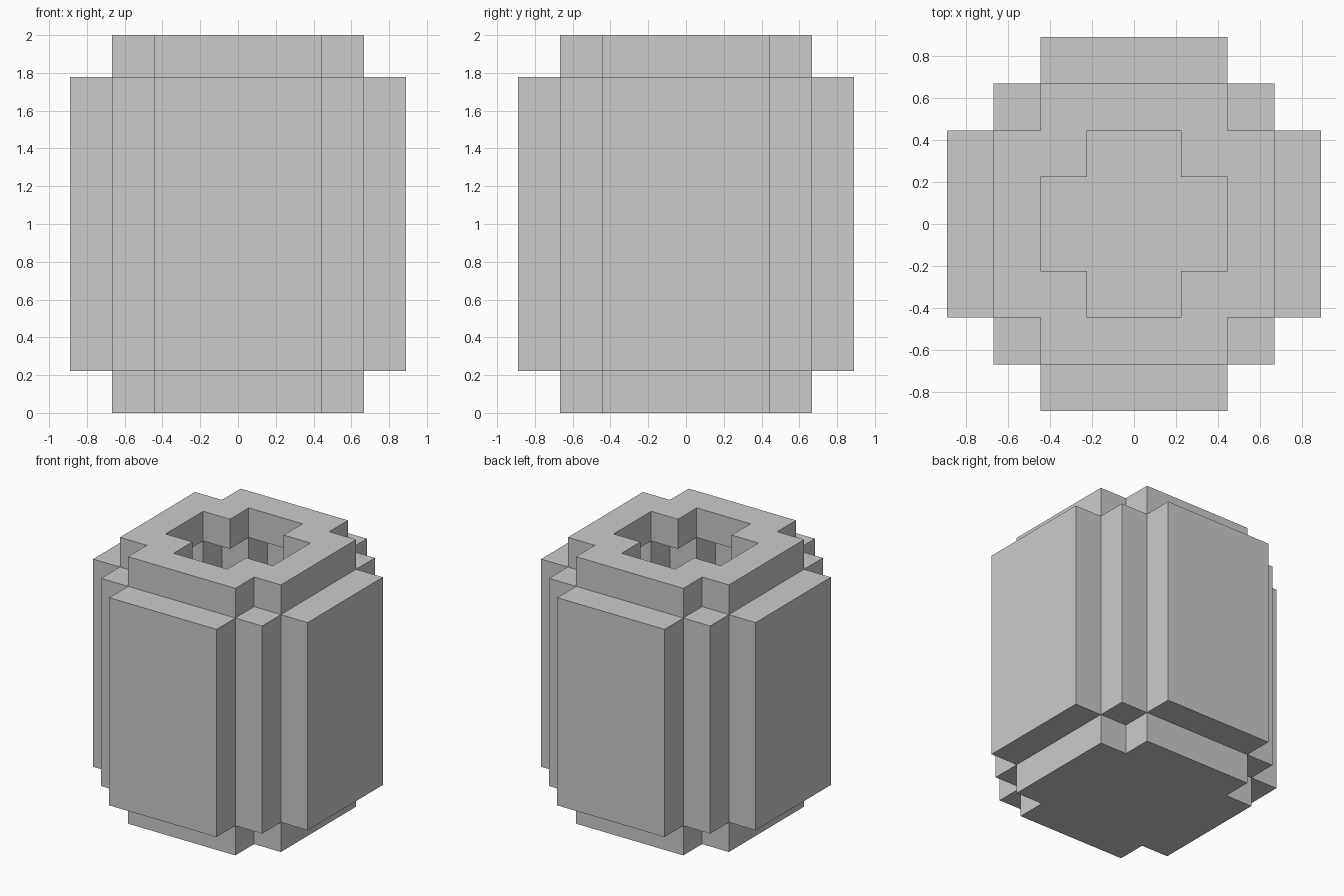
import bpy, bmesh
from itertools import product
from mathutils import Vector

if "Cube" in bpy.data.objects:
    bpy.data.objects.remove(bpy.data.objects["Cube"])

U = 2 / 9  # one block; the pot is 8 x 8 x 9 blocks

# Stepped outlines: each is a union of centred rectangles (half sizes in blocks)
BODY = [(4, 2), (3, 3), (2, 4)]
ENDS = [(3, 2), (2, 3)]
CAVITY = [(3, 1), (2, 2), (1, 3)]
MOUTH = [(2, 1), (1, 2)]


def inside(outline, x, y):
    return any(abs(x + 0.5) < a and abs(y + 0.5) < b for a, b in outline)


def solid(x, y, z):
    if z == 0:                      # closed base
        return inside(ENDS, x, y)
    if 1 <= z <= 7:                 # wide hollow wall
        return inside(BODY, x, y) and not inside(CAVITY, x, y)
    if z == 8:                      # narrower rim with mouth
        return inside(ENDS, x, y) and not inside(MOUTH, x, y)
    return False


# Skin only the exposed block sides
bm = bmesh.new()
verts = {}


def vert(p):
    key = tuple(round(c) for c in p)
    if key not in verts:
        verts[key] = bm.verts.new(Vector(key) * U)
    return verts[key]


for cell in product(range(-4, 4), range(-4, 4), range(9)):
    if not solid(*cell):
        continue
    centre = Vector(cell) + Vector((0.5, 0.5, 0.5))
    for axis, sign in product(range(3), (-1, 1)):
        n = Vector((0, 0, 0))
        n[axis] = sign
        if solid(*(round(c) for c in Vector(cell) + n)):
            continue
        u = Vector((0, 0, 0))
        u[(axis + 1) % 3] = 0.5
        v = n.cross(u)
        mid = centre + n * 0.5
        bm.faces.new([vert(mid + d) for d in (-u - v, u - v, u + v, -u + v)])

mesh = bpy.data.meshes.new("stepped_pot")
bm.to_mesh(mesh)
bm.free()
pot = bpy.data.objects.new("stepped_pot", mesh)
bpy.context.collection.objects.link(pot)
